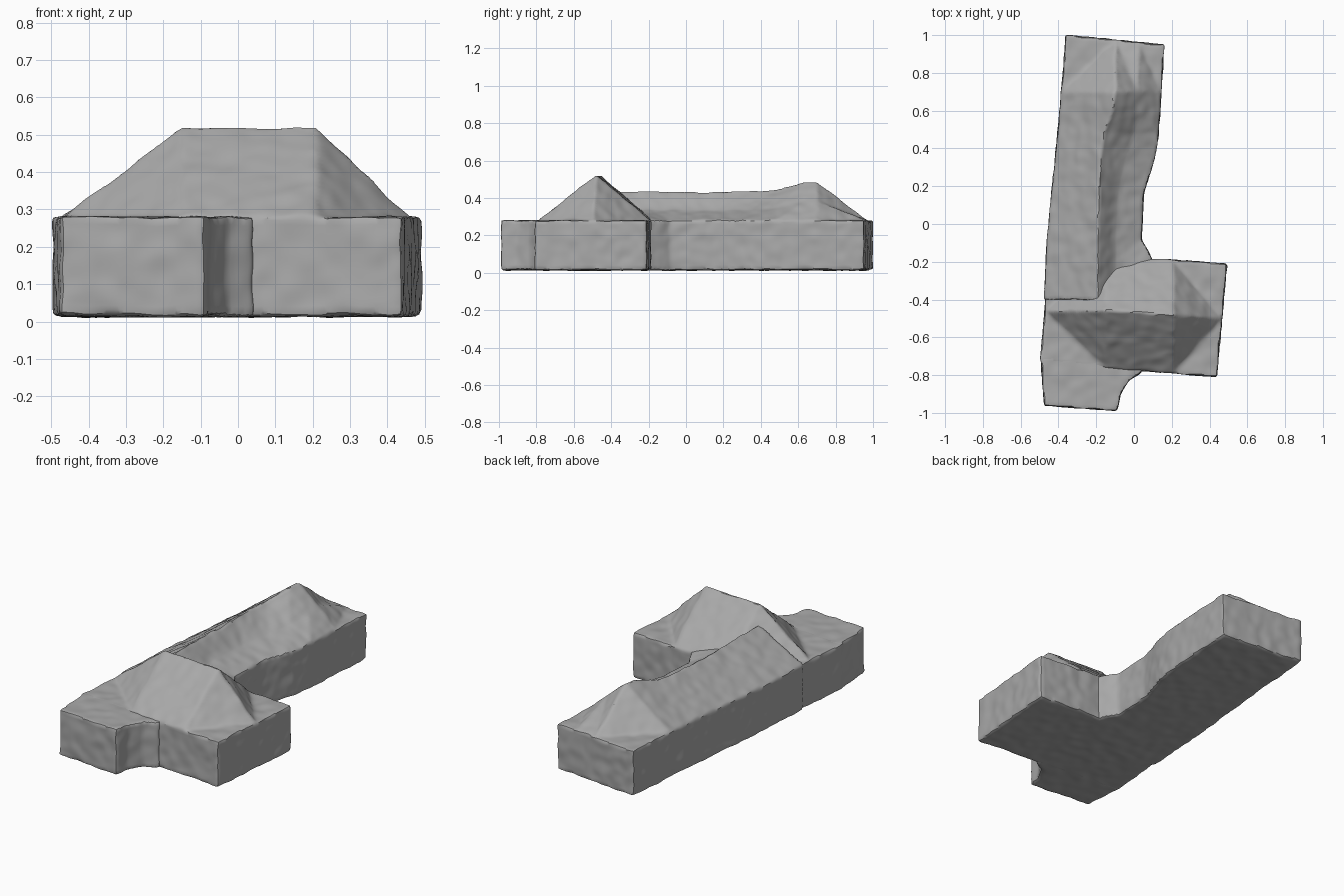
import bpy, bmesh
from mathutils import Vector, noise

cube = bpy.data.objects.get("Cube")
if cube:
    bpy.data.objects.remove(cube, do_unlink=True)

BASE, EAVE = 0.014, 0.28

grey = bpy.data.materials.new("plain grey")
grey.use_nodes = True
grey.diffuse_color = (0.4, 0.4, 0.4, 1)
grey.node_tree.nodes["Principled BSDF"].inputs["Base Color"].default_value = (0.4, 0.4, 0.4, 1)


def finish(name, bm):
    """Weather the solid slightly: soft corners and gently uneven faces."""
    bmesh.ops.recalc_face_normals(bm, faces=bm.faces)
    mesh = bpy.data.meshes.new(name)
    bm.to_mesh(mesh)
    bm.free()
    obj = bpy.data.objects.new(name, mesh)
    bpy.context.collection.objects.link(obj)
    remesh = obj.modifiers.new("even_grid", "REMESH")
    remesh.mode = "VOXEL"
    remesh.voxel_size = 0.012
    bpy.context.view_layer.update()
    graph = bpy.context.evaluated_depsgraph_get()
    worn = bpy.data.meshes.new_from_object(obj.evaluated_get(graph))
    obj.modifiers.clear()
    obj.data = worn
    bpy.data.meshes.remove(mesh)
    worn.name = name
    for v in worn.vertices:
        v.co += noise.noise_vector(v.co * 16) * 0.005
        v.co.z = max(v.co.z, 0)
    worn.materials.clear()
    worn.materials.append(grey)
    bpy.ops.object.select_all(action="DESELECT")
    obj.select_set(True)
    bpy.context.view_layer.objects.active = obj
    bpy.ops.object.shade_smooth_by_angle(angle=0.6)


def loft(name, profiles):
    """Skin matching cross-sections and cap both ends."""
    bm = bmesh.new()
    rings = [[bm.verts.new(p) for p in prof] for prof in profiles]
    for a, b in zip(rings, rings[1:]):
        n = len(a)
        for i in range(n):
            j = (i + 1) % n
            bm.faces.new((a[i], a[j], b[j], b[i]))
    bm.faces.new(rings[0])
    bm.faces.new(rings[-1])
    bmesh.ops.triangulate(bm, faces=bm.faces)
    finish(name, bm)


# Long wing: y, left eave x, ridge x, ridge z, slope x, slope z, right eave x
long_sections = [
    (0.975, -0.36, -0.10, EAVE, 0.03, EAVE, 0.16),
    (0.70, -0.385, -0.10, 0.49, 0.02, 0.385, 0.145),
    (0.62, -0.39, -0.11, 0.485, 0.02, 0.375, 0.14),
    (0.48, -0.405, -0.16, 0.445, 0.00, 0.345, 0.13),
    (0.35, -0.417, -0.18, 0.44, -0.05, 0.335, 0.11),
    (0.15, -0.438, -0.185, 0.435, -0.09, 0.335, 0.05),
    (-0.08, -0.46, -0.19, 0.435, -0.10, 0.335, 0.04),
    (-0.19, -0.467, -0.19, 0.435, -0.10, 0.335, 0.10),
    (-0.40, -0.477, -0.19, 0.435, -0.10, 0.335, 0.10),
]


def long_profile(y, left, ridge, rz, mid, mz, right):
    points = [(left, BASE), (left, EAVE), (ridge, rz), (mid, mz), (right, EAVE), (right, BASE)]
    skew = 0.1 if y > 0.9 else 0
    return [(x, y - skew * (x + 0.1), z) for x, z in points]


loft("long_wing", [long_profile(*s) for s in long_sections])

# Front wing: x, front eave y, ridge y, ridge z, back eave y
front_sections = [
    (-0.475, -0.73, -0.46, EAVE, -0.17),
    (-0.15, -0.765, -0.46, 0.522, -0.175),
    (0.21, -0.79, -0.48, 0.522, -0.19),
    (0.468, -0.81, -0.5, EAVE, -0.21),
]


def front_profile(x, front, ridge, rz, back):
    points = [(front, BASE), (front, EAVE), (ridge, rz), (back, EAVE), (back, BASE)]
    skew = 0 if rz > EAVE else 0.09
    return [(x + skew * (y + 0.48), y, z) for y, z in points]


loft("front_wing", [front_profile(*s) for s in front_sections])

# Flat-topped porch with a curved corner where it meets the front wing
porch_plan = [(-0.495, -0.70), (-0.475, -0.96), (-0.09, -0.99), (-0.07, -0.90),
              (-0.03, -0.83), (0.04, -0.785), (0.04, -0.70)]
loft("porch", [[(x, y, z) for x, y in porch_plan] for z in (BASE, 0.28)])
